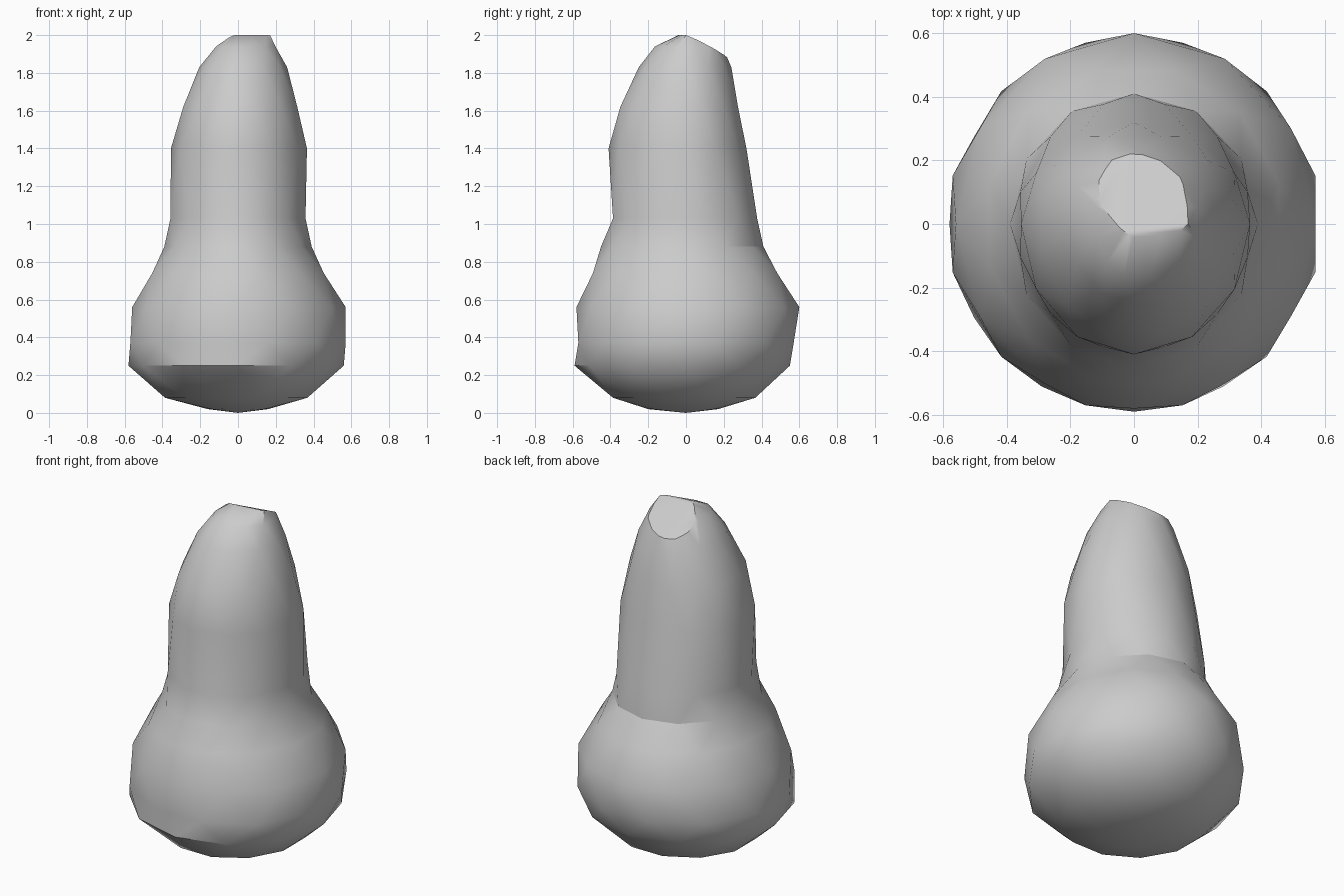
import bpy, bmesh, math
from mathutils import Vector

cube = bpy.data.objects.get("Cube")
if cube:
    bpy.data.objects.remove(cube)

SIDES = 12
# Cross-sections: height, left reach, right reach, front reach, back reach
SECTIONS = [
    (0.02, .16, .16, .20, .17),
    (0.08, .40, .38, .40, .38),
    (0.25, .58, .56, .59, .55),
    (0.37, .59, .59, .59, .59),
    (0.56, .56, .57, .58, .60),
    (0.74, .47, .47, .51, .50),
    (0.88, .39, .39, .45, .41),
    (1.03, .37, .37, .40, .39),
    (1.40, .355, .365, .41, .32),
    (1.62, .30, .325, .36, .285),
    (1.83, .205, .26, .25, .24),
    (1.94, .12, .205, .17, .20),
    (2.00, .03, .17, .04, .12),
]


def add_ring(bm, index, section):
    """One lopsided ring, every second one turned by half a step."""
    z, left, right, front, back = section
    ring = []
    for i in range(SIDES):
        a = math.tau * (i + 0.5 * (index % 2)) / SIDES
        c, s = math.cos(a), math.sin(a)
        ring.append(bm.verts.new((c * (right if c > 0 else left),
                                  s * (back if s > 0 else front), z)))
    return ring


bm = bmesh.new()
rings = [add_ring(bm, i, s) for i, s in enumerate(SECTIONS)]

# Faceted skin between neighbouring rings
for k, (low, high) in enumerate(zip(rings, rings[1:])):
    for i in range(SIDES):
        j = (i + 1) % SIDES
        if k % 2 == 0:
            bm.faces.new((low[i], low[j], high[i]))
            bm.faces.new((low[j], high[j], high[i]))
        else:
            bm.faces.new((low[i], low[j], high[j]))
            bm.faces.new((low[i], high[j], high[i]))

# Rounded underside and closed tip
base = bm.verts.new((0, 0, 0))
for i in range(SIDES):
    bm.faces.new((rings[0][(i + 1) % SIDES], rings[0][i], base))
bm.faces.new(rings[-1])

# Slanted flat cut at the tip, leaning to the back
cut = bmesh.ops.bisect_plane(
    bm, geom=bm.verts[:] + bm.edges[:] + bm.faces[:], dist=1e-4,
    plane_co=Vector((-.03, -.03, 2.0)), plane_no=Vector((-.1, .5, 1)),
    clear_outer=True)
rim = [e for e in cut["geom_cut"] if isinstance(e, bmesh.types.BMEdge)]
bmesh.ops.holes_fill(bm, edges=rim, sides=0)
bmesh.ops.remove_doubles(bm, verts=bm.verts[:], dist=0.015)
bmesh.ops.recalc_face_normals(bm, faces=bm.faces[:])

mesh = bpy.data.meshes.new("gourd_body")
bm.to_mesh(mesh)
bm.free()
gourd = bpy.data.objects.new("gourd_body", mesh)
bpy.context.collection.objects.link(gourd)

# Plain grey skin
grey = bpy.data.materials.new("plain_grey")
grey.use_nodes = True
colour = (0.6, 0.6, 0.6, 1)
grey.diffuse_color = colour
grey.node_tree.nodes["Principled BSDF"].inputs["Base Color"].default_value = colour
mesh.materials.append(grey)

bpy.ops.object.select_all(action="DESELECT")
gourd.select_set(True)
bpy.context.view_layer.objects.active = gourd
bpy.ops.object.shade_smooth_by_angle(angle=math.radians(32))
